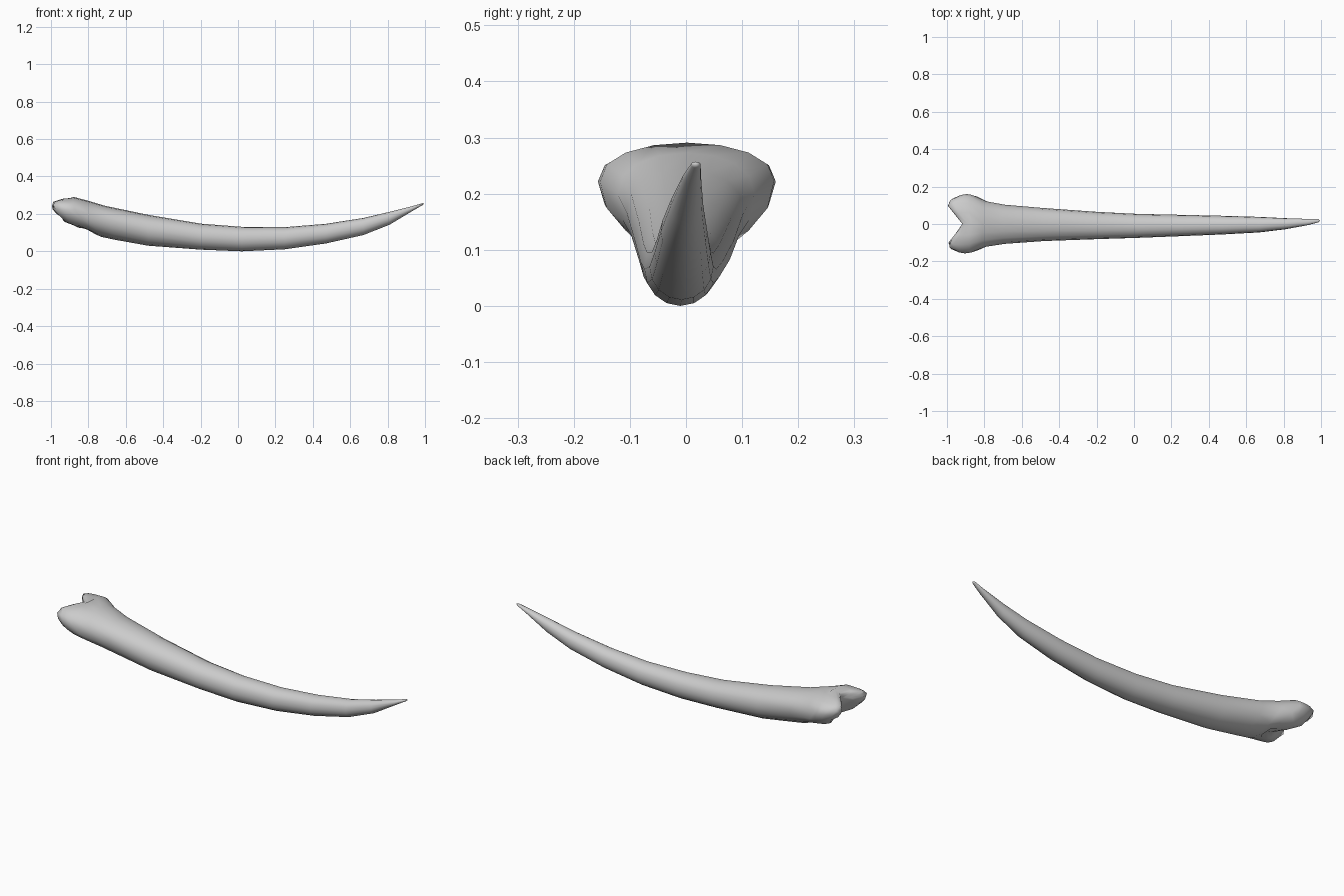
import bpy, bmesh
from math import cos, sin, pi

if "Cube" in bpy.data.objects:
    bpy.data.objects.remove(bpy.data.objects["Cube"])

SIDES = 16

# Sections: x, bottom z, top z, left y, right y, height of widest point (0-1), backward shear
SECTIONS = [
    (-0.88, 0.098, 0.291, -0.153, 0.157, 0.64, 0.8),
    (-0.81, 0.078, 0.273, -0.122, 0.122, 0.62, 0.5),
    (-0.71, 0.062, 0.243, -0.106, 0.103, 0.58, 0.3),
    (-0.48, 0.030, 0.195, -0.091, 0.085, 0.52, 0),
    (-0.20, 0.009, 0.148, -0.081, 0.065, 0.50, 0),
    (0.02, 0.000, 0.131, -0.074, 0.054, 0.50, 0),
    (0.25, 0.011, 0.129, -0.065, 0.049, 0.50, 0),
    (0.47, 0.042, 0.147, -0.056, 0.044, 0.50, 0),
    (0.67, 0.087, 0.178, -0.045, 0.038, 0.50, 0),
    (0.81, 0.142, 0.211, -0.028, 0.031, 0.50, 0),
    (0.93, 0.214, 0.241, -0.006, 0.027, 0.50, 0),
    (0.985, 0.246, 0.257, 0.009, 0.026, 0.50, 0),
]


def outline(zb, zt, yl, yr, wide):
    """Egg-shaped cross-section in the y-z plane."""
    yc, w, zw = (yl + yr) / 2, (yr - yl) / 2, zb + (zt - zb) * wide
    pts = []
    for i in range(SIDES):
        c, s = cos(2 * pi * i / SIDES), sin(2 * pi * i / SIDES)
        h = (zt - zw) * s ** 0.85 if s > 0 else (zw - zb) * s
        pts.append((yc + w * c, zw + h))
    return pts


def end_x(y, z):
    """Forked end surface: notch in the middle, two knuckles, slanted underside."""
    a = abs(y + 0.003)
    return -0.995 + 0.8 * max(0, 0.10 - a) + 1.0 * max(0, a - 0.125) + 0.8 * max(0, 0.23 - z)


bm = bmesh.new()
rings = []

# Forked head, from the inside of the notch out to its rim
head = outline(0.115, 0.287, -0.157, 0.160, 0.62)
for scale, dx in ((0.35, 0), (0.65, 0), (0.86, 0.008), (0.97, 0.03), (1.0, 0.055)):
    ring = []
    for y, z in head:
        y, z = y * scale, 0.235 + (z - 0.235) * scale
        ring.append(bm.verts.new((end_x(y, z) + dx, y, z)))
    rings.append(ring)

# Curved shaft tapering to the point
for x, zb, zt, yl, yr, wide, shear in SECTIONS:
    rings.append([bm.verts.new((x + shear * max(0, 0.23 - z), y, z))
                  for y, z in outline(zb, zt, yl, yr, wide)])

for a, b in zip(rings, rings[1:]):
    for i in range(SIDES):
        j = (i + 1) % SIDES
        bm.faces.new((a[i], a[j], b[j], b[i]))

# Close both ends
for ring, co in ((rings[0], (end_x(0, 0.235), 0, 0.235)), (rings[-1], (0.995, 0.018, 0.254))):
    tip = bm.verts.new(co)
    for i in range(SIDES):
        bm.faces.new((ring[i], ring[(i + 1) % SIDES], tip))

bmesh.ops.recalc_face_normals(bm, faces=bm.faces)
for f in bm.faces:
    f.smooth = True
mesh = bpy.data.meshes.new("bone_spike")
bm.to_mesh(mesh)
bm.free()
obj = bpy.data.objects.new("bone_spike", mesh)
bpy.context.collection.objects.link(obj)
